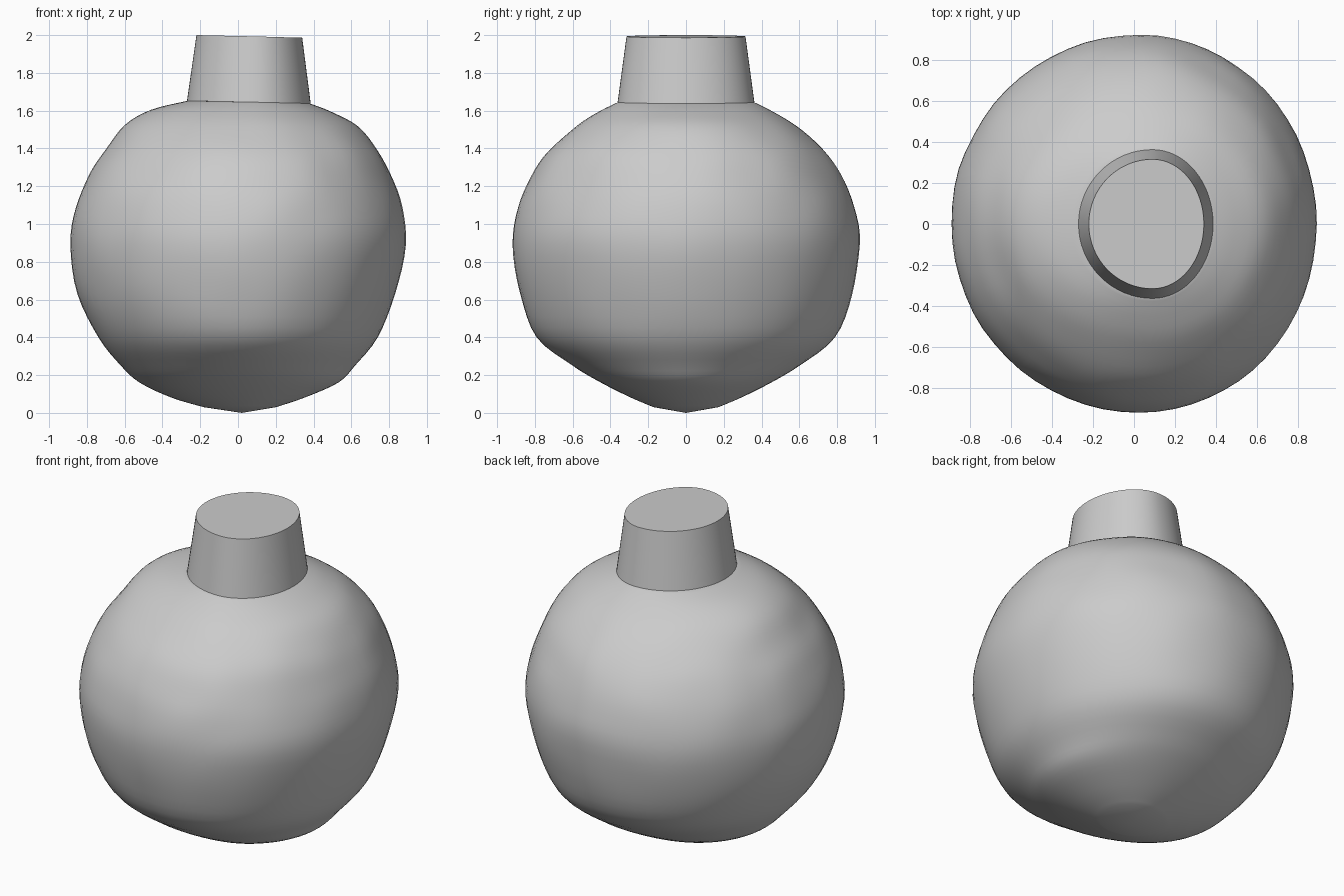
import bpy, bmesh, math
from mathutils import Vector, noise

cube = bpy.data.objects.get("Cube")
if cube:
    bpy.data.objects.remove(cube, do_unlink=True)

SIDES = 64

mat = bpy.data.materials.new("light grey")
mat.use_nodes = True
GREY = (0.6, 0.6, 0.6, 1)
mat.diffuse_color = GREY
mat.node_tree.nodes["Principled BSDF"].inputs["Base Color"].default_value = GREY


def egg_ring(z, left, right, depth, centre, tilt=0.0):
    """Egg-shaped ring: its left and right halves have different radii."""
    ring = []
    for i in range(SIDES):
        a = 2 * math.pi * i / SIDES
        c = math.cos(a)
        x = centre + c * (right - centre if c > 0 else left + centre)
        ring.append(Vector((x, depth * math.sin(a), z - tilt * c)))
    return ring


def loft(name, rings, bottom=None, angle=40):
    """Skin the rings, close the top, and close the bottom flat or to a tip."""
    bm = bmesh.new()
    loops = [[bm.verts.new(p) for p in ring] for ring in rings]
    for lo, hi in zip(loops, loops[1:]):
        for i in range(SIDES):
            j = (i + 1) % SIDES
            bm.faces.new((lo[i], lo[j], hi[j], hi[i]))
    bm.faces.new(loops[-1])
    if bottom:
        tip = bm.verts.new(bottom)
        for i in range(SIDES):
            bm.faces.new((tip, loops[0][(i + 1) % SIDES], loops[0][i]))
    else:
        bm.faces.new(loops[0][::-1])
    mesh = bpy.data.meshes.new(name)
    bm.to_mesh(mesh)
    bm.free()
    mesh.materials.append(mat)
    obj = bpy.data.objects.new(name, mesh)
    bpy.context.collection.objects.link(obj)
    bpy.ops.object.select_all(action='DESELECT')
    obj.select_set(True)
    bpy.context.view_layer.objects.active = obj
    bpy.ops.object.shade_smooth_by_angle(angle=math.radians(angle))
    return obj


def smooth_profile(rows, steps=4):
    """Catmull-Rom interpolation between the profile rows."""
    rows = [Vector(r) for r in rows]
    ext = [rows[0]] + rows + [rows[-1]]
    out = []
    for p0, p1, p2, p3 in zip(ext, ext[1:], ext[2:], ext[3:]):
        for s in range(steps):
            t = s / steps
            out.append(p1 + 0.5 * t * ((p2 - p0) + t * ((2 * p0 - 5 * p1 + 4 * p2 - p3)
                       + t * (3 * (p1 - p2) + p3 - p0))))
    return out + [rows[-1]]


# Round body: height, left radius, right radius, half depth
profile = [
    (0.03, 0.18, 0.20, 0.17), (0.08, 0.35, 0.35, 0.29), (0.16, 0.52, 0.53, 0.45),
    (0.25, 0.62, 0.62, 0.60), (0.40, 0.74, 0.74, 0.79), (0.63, 0.85, 0.83, 0.88),
    (0.89, 0.89, 0.89, 0.92), (1.09, 0.86, 0.87, 0.89), (1.26, 0.79, 0.81, 0.82),
    (1.39, 0.70, 0.74, 0.73), (1.52, 0.60, 0.63, 0.58), (1.60, 0.46, 0.49, 0.45),
    (1.645, 0.27, 0.38, 0.36),
]
body_rings = []
for v in smooth_profile(profile):
    z, left, right, depth = v.to_tuple()
    top = max(0, (z - 1.2) / 0.45)
    ring = egg_ring(z, left, right, depth, 0.03 + 0.06 * top, 0.007 * top ** 4)
    # Faint hand-shaped unevenness, fading out at the neck and the tip
    fade = min(1, 4 * z, 4 * max(0, 1.645 - z))
    for p in ring:
        p *= 1 + 0.006 * fade * noise.noise(p * 4)
    body_rings.append(ring)
loft("round_body", body_rings, bottom=(0.02, 0, 0), angle=40)

# Tapered neck plug with a slightly sloping top
loft("neck_plug", [egg_ring(1.645, 0.27, 0.385, 0.362, 0.09, 0.007),
                   egg_ring(1.993, 0.22, 0.34, 0.315, 0.09, 0.007)])
